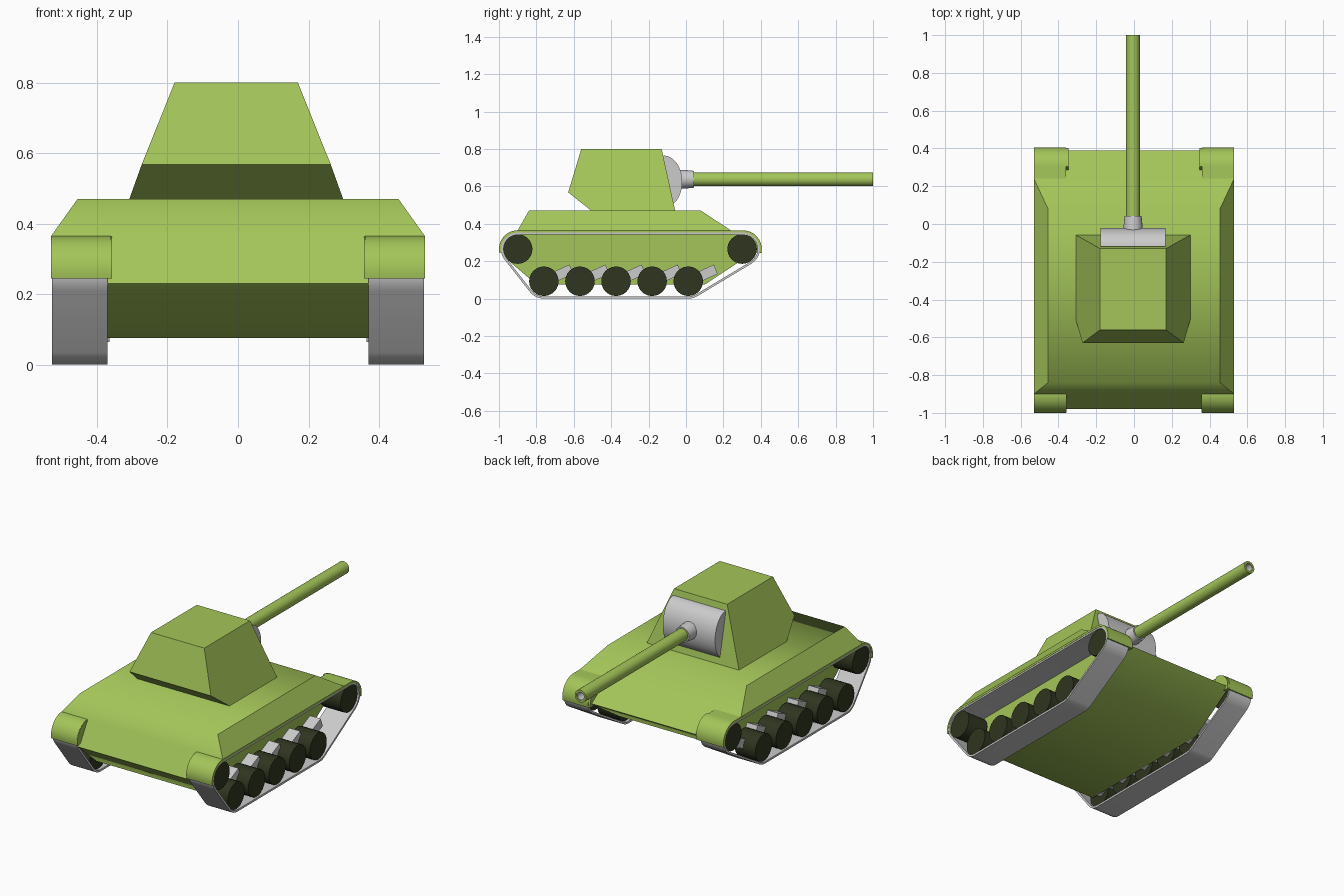
import bpy, bmesh
from math import sin, cos, pi, radians, acos, atan2, hypot

if "Cube" in bpy.data.objects:
    bpy.data.objects.remove(bpy.data.objects["Cube"])


def material(name, rgb):
    m = bpy.data.materials.new(name)
    m.diffuse_color = (*rgb, 1)
    m.use_nodes = True
    m.node_tree.nodes["Principled BSDF"].inputs["Base Color"].default_value = m.diffuse_color
    return m


GREEN = material("green_paint", (0.37, 0.56, 0.10))
DARK = material("dark_rubber", (0.028, 0.036, 0.014))


def make(name, verts, faces, mat=None, mirror=False, angle=40, keep=None):
    """Mesh object from points; keep(edge) picks the edges that stay smooth."""
    bm = bmesh.new()
    vs = [bm.verts.new(v) for v in verts]
    for f in faces:
        bm.faces.new([vs[i] for i in f])
    bmesh.ops.recalc_face_normals(bm, faces=bm.faces)
    for f in bm.faces:
        f.smooth = angle > 0
    for e in bm.edges:
        if keep:
            e.smooth = keep(e)
        else:
            e.smooth = e.is_manifold and e.calc_face_angle() < radians(angle)
    me = bpy.data.meshes.new(name)
    bm.to_mesh(me)
    bm.free()
    ob = bpy.data.objects.new(name, me)
    bpy.context.collection.objects.link(ob)
    if mat:
        me.materials.append(mat)
    if mirror:
        ob.modifiers.new("mirror", "MIRROR").use_clip = False
    return ob


def arc(y, z, ry, a0, a1, n=12, rz=None):
    rz = rz or ry
    return [(y + ry * cos(a0 + (a1 - a0) * i / n), z + rz * sin(a0 + (a1 - a0) * i / n))
            for i in range(n + 1)]


def prism(name, pts, x0, x1, mat=None, mirror=False):
    """Side profile (y, z) extruded along x."""
    n = len(pts)
    verts = [(x, *p) for x in (x0, x1) for p in pts]
    faces = [(i, (i + 1) % n, n + (i + 1) % n, n + i) for i in range(n)]
    return make(name, verts, faces + [range(n), range(n, 2 * n)], mat, mirror)


def strip(name, outer, inner, x0, x1, closed, mat=None):
    """Thin band between two matching side profiles, mirrored to both sides."""
    n = len(outer)
    verts = [(x, *p) for pts in (outer, inner) for x in (x0, x1) for p in pts]
    faces = []
    for i in range(n if closed else n - 1):
        j = (i + 1) % n
        for a, b in ((0, 1), (1, 3), (3, 2), (2, 0)):
            faces.append((a * n + i, a * n + j, b * n + j, b * n + i))
    if not closed:
        faces += [(0, n, 3 * n, 2 * n), (n - 1, 2 * n - 1, 4 * n - 1, 3 * n - 1)]
    return make(name, verts, faces, mat, True)


def lathe(name, profile, x, z, mat=None, n=24):
    """Closed (radius, y) outline spun around a y-wise axis."""
    m = len(profile)
    verts = [(x + r * cos(2 * pi * i / n), y, z + r * sin(2 * pi * i / n))
             for i in range(n) for r, y in profile]
    faces = [(i * m + k, i * m + (k + 1) % m, (i + 1) % n * m + (k + 1) % m, (i + 1) % n * m + k)
             for i in range(n) for k in range(m)]
    return make(name, verts, faces, mat)


# Hull: points of one side, mirrored, with cross faces between
H = [(.37, -.98, .23), (.37, -.90, .365), (.53, -.90, .365), (.455, -.84, .47),
     (.455, .08, .47), (.53, .24, .365), (.37, .24, .365), (.37, .39, .266),
     (.37, .10, .075), (.37, -.80, .075)]
cross = [(0, 1, 2, 3), (3, 4), (4, 5, 6, 7), (7, 8), (8, 9), (9, 0)]
side = [(2, 3, 4, 5), (1, 2, 5, 6), (0, 1, 6, 7, 8, 9)]
faces = [list(c) + [i + 10 for i in reversed(c)] for c in cross]
faces += [[i + d for i in s] for s in side for d in (0, 10)]


def hull_smooth(e):
    a, b = (v.co for v in e.verts)
    return a.x * b.x < 0 and (a.z > .4 or a.z < .1)


make("hull", H + [(-x, y, z) for x, y, z in H], faces, GREEN, keep=hull_smooth)

# Turret
CX = -.005
T = [(.175, -.13, .8), (.175, -.56, .8), (.268, -.63, .568), (.305, -.5, .465), (.305, -.057, .465)]
make("turret", [(CX + s * x, y, z) for s in (1, -1) for x, y, z in T],
     [(i, (i + 1) % 5, 5 + (i + 1) % 5, 5 + i) for i in range(5)] + [range(5), range(5, 10)],
     GREEN, angle=0)

# Gun: mantlet, collar, hollow barrel and bore lining
prism("mantlet", arc(-.12, .625, .1, -pi / 2, pi / 2, 20, .14), CX - .172, CX + .172)
lathe("gun_collar", [(.05, -.06), (.05, -.01), (.045, .043), (.02, .043), (.02, -.06)], CX, .638)
lathe("barrel", [(.037, -.02), (.037, 1), (.025, 1), (.025, -.02)], CX, .638, GREEN)
lathe("bore", [(.026, .8), (.026, .997), (.022, .997), (.022, .85), (.0005, .85), (.0005, .8)], CX, .638)

# Track belts wrapped around the four corner wheels
REAR, FRONT, WZ = -.90, .305, .265
road = [-.76 + .193 * i for i in range(5)]
corners = [(road[0], .095, .095), (road[-1], .095, .095), (FRONT, WZ, .09), (REAR, WZ, .09)]


def belt(inset):
    normals = []
    for i, (y, z, r) in enumerate(corners):
        y2, z2, r2 = corners[(i + 1) % 4]
        dy, dz = y2 - y, z2 - z
        normals.append(atan2(dz, dy) - acos((r - r2) / hypot(dy, dz)))
    pts = []
    for i, (y, z, r) in enumerate(corners):
        a0 = normals[i - 1]
        pts += arc(y, z, r - inset, a0, a0 + (normals[i] - a0) % (2 * pi), 10)
    return pts


strip("track", belt(0), belt(.012), .37, .528, True)


# Fenders over the tracks, with inner cheeks at the ends
def fender_line(r):
    return arc(FRONT, WZ, r, radians(-12), pi / 2) + arc(REAR, WZ, r, pi / 2, radians(192))


strip("fender", fender_line(.1), fender_line(.088), .36, .53, False, GREEN)
prism("front_cheek", [(FRONT - .06, WZ)] + arc(FRONT, WZ, .098, radians(-12), pi / 2), .348, .372, GREEN, True)
prism("rear_cheek", [(REAR + .06, WZ)] + arc(REAR, WZ, .098, pi / 2, radians(192)), .358, .372, GREEN, True)

# Wheels and suspension arms
for i, (y, z) in enumerate([(y, .093) for y in road] + [(REAR, WZ), (FRONT - .005, WZ)]):
    prism(f"wheel_{i + 1}", arc(y, z, .079, 0, 2 * pi * 23 / 24, 23), .385, .52, DARK, True)
for i, y in enumerate(road):
    prism(f"suspension_arm_{i + 1}",
          [(y - .01, .115), (y + .01, .065), (y + .157, .132), (y + .137, .182)], .365, .44, None, True)
